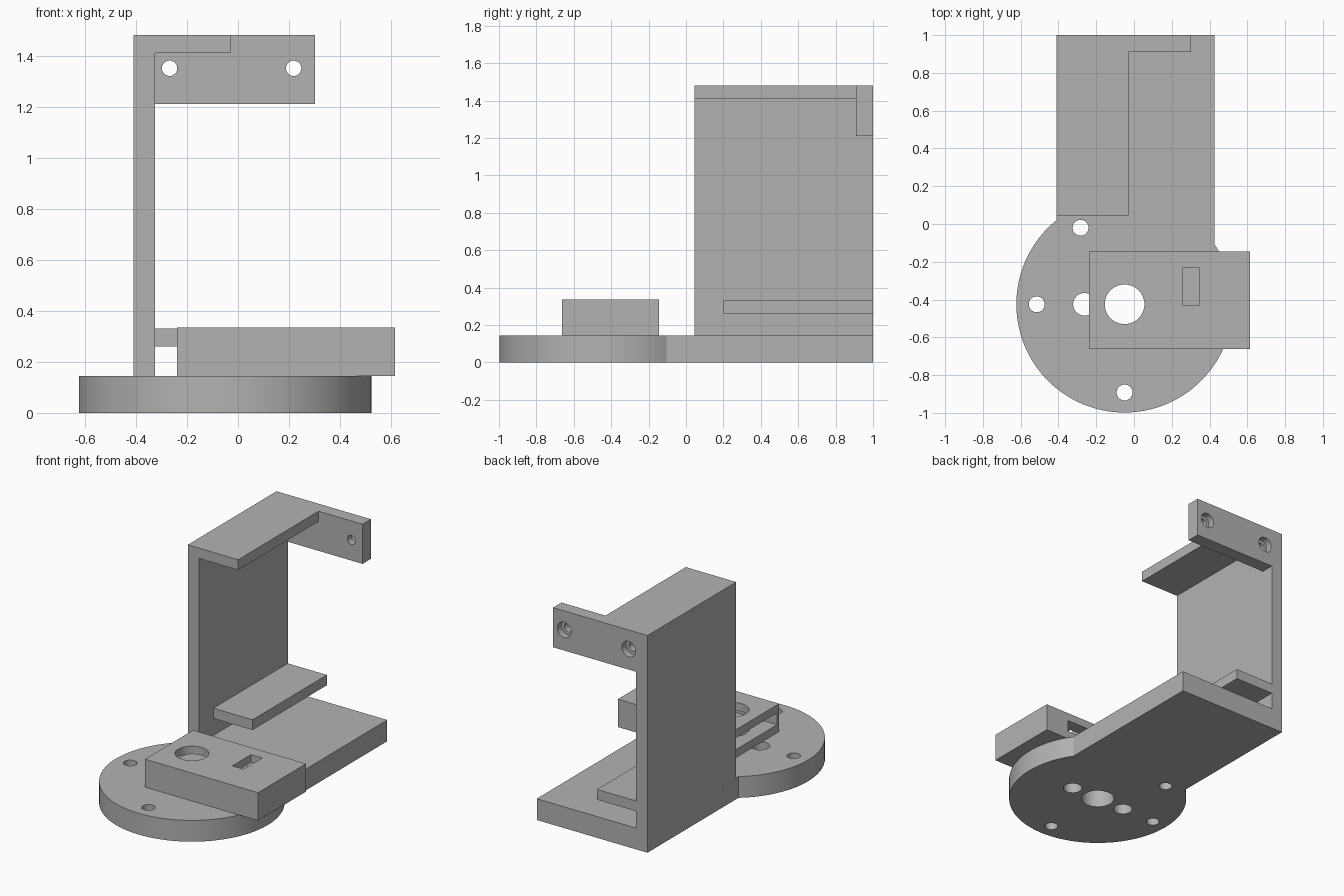
import bpy, bmesh, math
from mathutils import Vector

old = bpy.data.objects.get("Cube")
if old:
    bpy.data.objects.remove(old, do_unlink=True)

grey = bpy.data.materials.new("plain grey")
grey.use_nodes = True
GREY = (0.45, 0.45, 0.45, 1)
grey.diffuse_color = GREY
grey.node_tree.nodes["Principled BSDF"].inputs["Base Color"].default_value = GREY


def prism(name, outline, start, end, axis="z"):
    """Extrude a 2D outline along z (outline in xy) or along y (outline in xz)."""
    bm = bmesh.new()
    place = (lambda a, b: (a, b, start)) if axis == "z" else (lambda a, b: (a, start, b))
    face = bm.faces.new([bm.verts.new(place(a, b)) for a, b in outline])
    move = Vector((0, 0, end - start)) if axis == "z" else Vector((0, end - start, 0))
    grown = bmesh.ops.extrude_face_region(bm, geom=[face])["geom"]
    bmesh.ops.translate(bm, vec=move, verts=[v for v in grown if isinstance(v, bmesh.types.BMVert)])
    bmesh.ops.recalc_face_normals(bm, faces=bm.faces)
    mesh = bpy.data.meshes.new(name)
    bm.to_mesh(mesh)
    bm.free()
    mesh.materials.append(grey)
    obj = bpy.data.objects.new(name, mesh)
    bpy.context.collection.objects.link(obj)
    return obj


def rect(x0, x1, y0, y1):
    return [(x0, y0), (x1, y0), (x1, y1), (x0, y1)]


def arc(cx, cy, r, a0=0, a1=360, steps=48):
    """Points on an arc; a full circle leaves out the repeated last point."""
    count = steps if a1 - a0 == 360 else steps + 1
    angles = [math.radians(a0 + (a1 - a0) * i / steps) for i in range(count)]
    return [(cx + r * math.cos(a), cy + r * math.sin(a)) for a in angles]


def cut(obj, *cutter):
    """Subtract a prism from a part, then discard the cutter."""
    tool = prism("cutter", *cutter)
    tool.hide_render = True
    mod = obj.modifiers.new("cut", "BOOLEAN")
    mod.operation = "DIFFERENCE"
    mod.solver = "EXACT"
    mod.object = tool
    bpy.ops.object.select_all(action="DESELECT")
    bpy.context.view_layer.objects.active = obj
    obj.select_set(True)
    bpy.ops.object.modifier_apply(modifier=mod.name)
    bpy.data.objects.remove(tool, do_unlink=True)


CX, CY, R = -0.05, -0.425, 0.573
LEFT, RIGHT, DECK = -0.41, 0.425, 0.145

# Base: round foot running into a straight plate
a_right = math.degrees(math.acos((RIGHT - CX) / R))
a_left = math.degrees(math.acos((LEFT - CX) / R))
base = prism("base_plate", arc(CX, CY, R, a_left, 360 + a_right, 96) + [(RIGHT, 1), (LEFT, 1)], 0, DECK)
holes = [(CX, CY, 0.105), (CX - 0.212, CY, 0.06), (CX + 0.212, CY, 0.06),
         (-0.515, CY, 0.042), (-0.283, -0.02, 0.042), (CX, -0.892, 0.042)]
for x, y, r in holes:
    cut(base, arc(x, y, r), -0.1, DECK + 0.1)

# Upright wall with its roof, one folded profile
wall = prism("wall_and_roof", [(LEFT, DECK), (-0.325, DECK), (-0.325, 1.41), (-0.03, 1.41),
                               (-0.03, 1.48), (LEFT, 1.48)], 0.045, 1, "y")

# Shelf low on the wall
shelf = prism("shelf", rect(-0.325, -0.03, 0.2, 1), 0.26, 0.33)

# Rear mounting bar with counterbored screw holes
bar = prism("mounting_bar", [(-0.325, 1.21), (0.302, 1.21), (0.302, 1.48), (-0.03, 1.48),
                             (-0.03, 1.41), (-0.325, 1.41)], 0.91, 1, "y")
for x in (-0.268, 0.218):
    cut(bar, arc(x, 1.35, 0.03), 0.8, 1.1, "y")
    cut(bar, arc(x, 1.35, 0.052), 0.955, 1.1, "y")

# Slotted housing: pocket open to the right and back, round and square openings on top
housing = prism("housing", rect(-0.238, 0.615, -0.662, -0.145), DECK, 0.335)
cut(housing, rect(-0.4, 0.435, -0.64, 0), 0.2, 0.28)
cut(housing, arc(CX, CY, 0.105), 0, 0.5)
cut(housing, rect(0.26, 0.345, -0.432, -0.23), 0.24, 0.5)

# Smooth the round walls, keep the corners sharp
bpy.ops.object.select_all(action="DESELECT")
for part in (base, wall, shelf, bar, housing):
    part.select_set(True)
bpy.context.view_layer.objects.active = base
bpy.ops.object.shade_smooth_by_angle(angle=math.radians(30))
